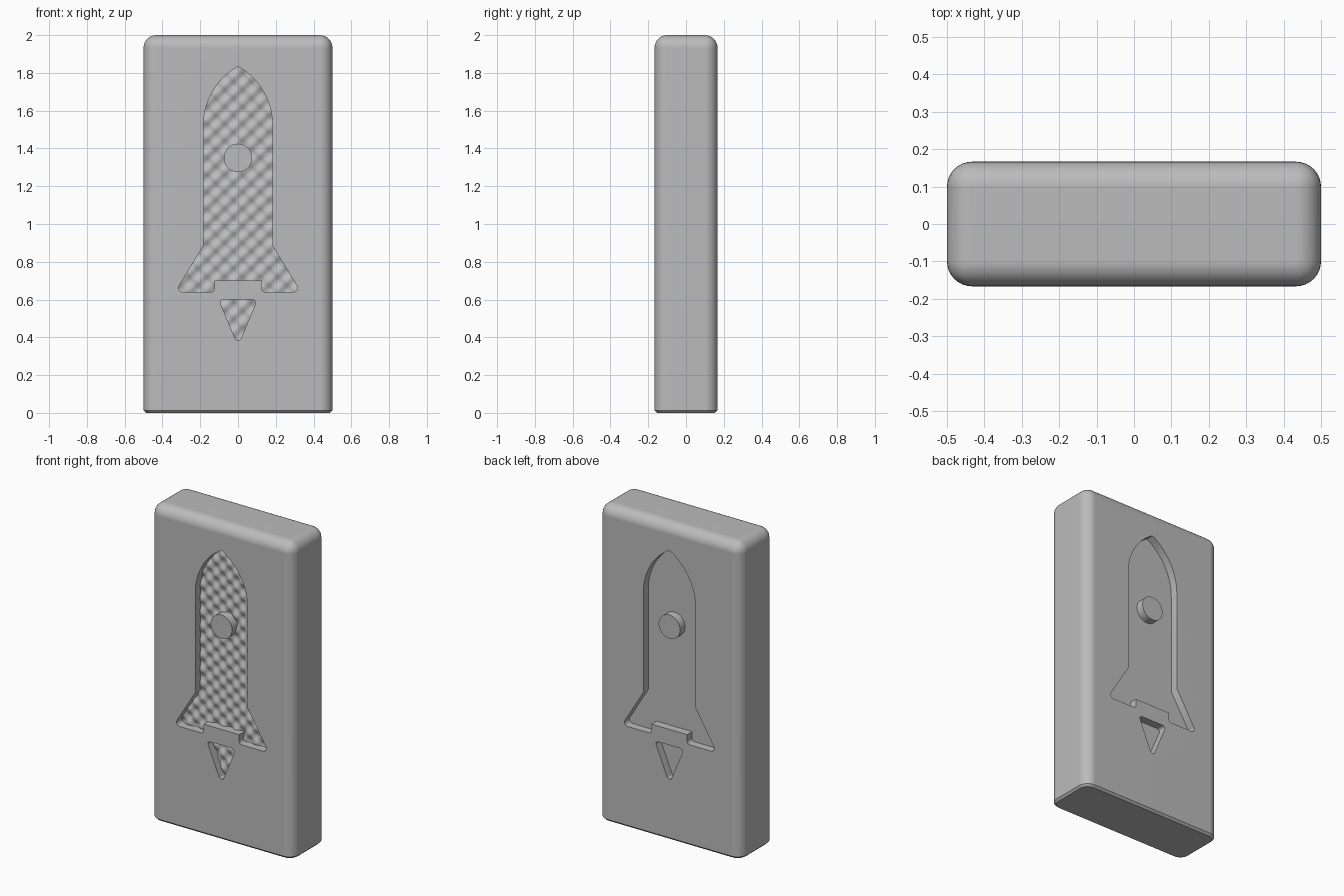
import bpy, bmesh, math
from mathutils import Vector

if "Cube" in bpy.data.objects:
    bpy.data.objects.remove(bpy.data.objects["Cube"])

W, D, H = 1.0, 0.333, 2.0
FILLET, CHAMFER, DEPTH = 0.067, 0.013, 0.05
FACE = D / 2
FLOOR = FACE - DEPTH

grey = bpy.data.materials.new("plain grey")
grey.use_nodes = True
grey.diffuse_color = (0.5, 0.5, 0.5, 1)
grey.node_tree.nodes["Principled BSDF"].inputs["Base Color"].default_value = (0.5, 0.5, 0.5, 1)


def make(name, bm):
    bmesh.ops.recalc_face_normals(bm, faces=bm.faces)
    mesh = bpy.data.meshes.new(name)
    bm.to_mesh(mesh)
    bm.free()
    mesh.materials.append(grey)
    ob = bpy.data.objects.new(name, mesh)
    bpy.context.collection.objects.link(ob)
    return ob


def activate(ob):
    bpy.ops.object.select_all(action='DESELECT')
    ob.select_set(True)
    bpy.context.view_layer.objects.active = ob


def boolean(ob, tool, operation):
    mod = ob.modifiers.new("cut", 'BOOLEAN')
    mod.operation, mod.object, mod.solver = operation, tool, 'EXACT'
    activate(ob)
    bpy.ops.object.modifier_apply(modifier=mod.name)
    bpy.data.objects.remove(tool)


def rounded(corners, steps=6):
    """Replace each (x, z, radius) corner by a small arc."""
    out = []
    for i, (x, z, r) in enumerate(corners):
        p = Vector((x, z))
        if r == 0:
            out.append(p)
            continue
        a = (Vector(corners[i - 1][:2]) - p).normalized()
        b = (Vector(corners[(i + 1) % len(corners)][:2]) - p).normalized()
        half = a.angle(b) / 2
        centre = p + (a + b).normalized() * r / math.sin(half)
        start = p + a * r / math.tan(half) - centre
        end = p + b * r / math.tan(half) - centre
        out += [centre + start.lerp(end, k / steps).normalized() * r for k in range(steps + 1)]
    return out


def prisms(name, outlines, y0, y1):
    bm = bmesh.new()
    for outline in outlines:
        face = bm.faces.new([bm.verts.new((p.x, y0, p.y)) for p in outline])
        ext = bmesh.ops.extrude_face_region(bm, geom=[face])["geom"]
        verts = [g for g in ext if isinstance(g, bmesh.types.BMVert)]
        bmesh.ops.translate(bm, verts=verts, vec=(0, y1 - y0, 0))
    return make(name, bm)


# Rocket outline: half is drawn from nose to tail, then mirrored
HALF, SHOULDER, TIP = 0.183, 1.52, 1.835
rise = TIP - SHOULDER
radius = (HALF ** 2 + rise ** 2) / (2 * HALF)
sweep = math.asin(rise / radius)
nose = [(HALF - radius + radius * math.cos(sweep * k / 14),
         SHOULDER + radius * math.sin(sweep * k / 14), 0) for k in range(13, -1, -1)]
side = nose + [(HALF, 0.885, 0), (0.332, 0.64, 0.022), (0.125, 0.64, 0.018), (0.125, 0.70, 0)]
rocket = rounded([(0, TIP, 0)] + side + [(-x, z, r) for x, z, r in reversed(side)])
flame = rounded([(0.102, 0.60, 0.016), (0, 0.357, 0.016), (-0.102, 0.60, 0.016)])
emblem = [rocket, flame]

# Block: round upright and top edges, thin chamfer underneath
bm = bmesh.new()
bmesh.ops.create_cube(bm, size=1)
for v in bm.verts:
    v.co = (v.co.x * W, v.co.y * D, (v.co.z + 0.5) * H)
soft = [e for e in bm.edges if max(v.co.z for v in e.verts) > H / 2]
bmesh.ops.bevel(bm, geom=soft, offset=FILLET, segments=8, profile=0.5, affect='EDGES')
base = [e for e in bm.edges if all(v.co.z < 1e-4 for v in e.verts)]
bmesh.ops.bevel(bm, geom=base, offset=CHAMFER, segments=1, affect='EDGES')
block = make("block", bm)

# Back recess with a plain floor
boolean(block, prisms("back_cutter", emblem, FLOOR, FACE + 0.1), 'DIFFERENCE')

# Front recess with a staggered rippled floor
PITCH_X, PITCH_Z, AMP = 0.094, 0.09, 0.009
bm = bmesh.new()
bmesh.ops.create_grid(bm, x_segments=82, y_segments=172, size=1)
for v in bm.verts:
    x, z = v.co.x * 0.4, 1.1 + v.co.y * 0.8
    wave = math.sin(math.tau * x / PITCH_X) * math.sin(math.tau * z / PITCH_Z)
    v.co = (x, -FLOOR - AMP * wave, z)
rim = [e for e in bm.edges if e.is_boundary]
ext = bmesh.ops.extrude_edge_only(bm, edges=rim)["geom"]
for v in ext:
    if isinstance(v, bmesh.types.BMVert):
        v.co.y = -FACE - 0.2
bmesh.ops.holes_fill(bm, edges=[e for e in bm.edges if e.is_boundary], sides=0)
ripple = make("front_cutter", bm)
boolean(ripple, prisms("outline_cutter", emblem, -FACE - 0.1, 0), 'INTERSECT')
boolean(block, ripple, 'DIFFERENCE')

# Porthole discs, level with the block faces
ring = [Vector((0.075 * math.cos(math.tau * k / 48), 1.35 + 0.075 * math.sin(math.tau * k / 48)))
        for k in range(48)]
front_disc = prisms("front_porthole", [ring], -FACE, -FLOOR + 0.02)
back_disc = prisms("back_porthole", [ring], FLOOR - 0.02, FACE)

for ob in (block, front_disc, back_disc):
    activate(ob)
    bpy.ops.object.shade_smooth_by_angle(angle=math.radians(35))
    mod = ob.modifiers.new("even shading", 'WEIGHTED_NORMAL')
    mod.keep_sharp = True
